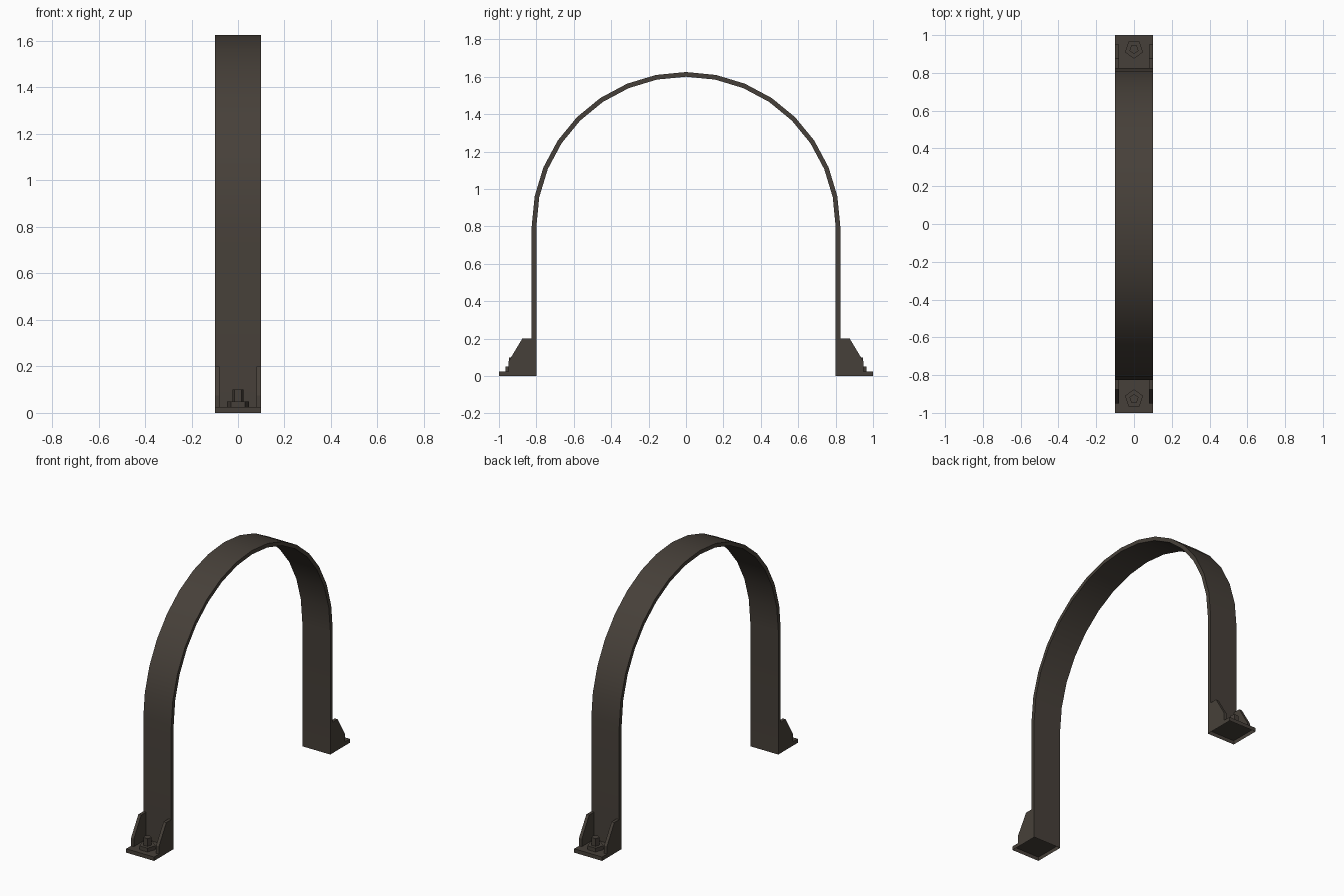
import bpy, bmesh, math
from mathutils import Matrix, Vector

cube = bpy.data.objects.get("Cube")
if cube:
    bpy.data.objects.remove(cube, do_unlink=True)

HALF = 0.1            # half the strap width
INNER, OUTER = 0.8, 0.825
SPRING = 0.8          # height where the arch starts
PLATE = 0.025         # foot plate height

COLOUR = (0.062, 0.051, 0.041, 1)
metal = bpy.data.materials.new("dark_metal")
metal.use_nodes = True
metal.diffuse_color = COLOUR
metal.node_tree.nodes["Principled BSDF"].inputs["Base Color"].default_value = COLOUR


def finish(name, bm):
    bmesh.ops.recalc_face_normals(bm, faces=bm.faces)
    mesh = bpy.data.meshes.new(name)
    bm.to_mesh(mesh)
    bm.free()
    mesh.materials.append(metal)
    obj = bpy.data.objects.new(name, mesh)
    bpy.context.collection.objects.link(obj)
    return obj


def extrude_x(bm, profile, x0, x1):
    """Extrude a closed (y, z) profile between two x positions."""
    face = bm.faces.new([bm.verts.new((x0, y, z)) for y, z in profile])
    out = bmesh.ops.extrude_face_region(bm, geom=[face], use_keep_orig=True)
    verts = [g for g in out["geom"] if isinstance(g, bmesh.types.BMVert)]
    bmesh.ops.translate(bm, verts=verts, vec=(x1 - x0, 0, 0))


# Strap: two straight legs joined by a half-round arch
def strap_line(radius):
    arc = [(radius * math.cos(math.pi * i / 16),
            SPRING + radius * math.sin(math.pi * i / 16)) for i in range(17)]
    return [(radius, PLATE)] + arc + [(-radius, PLATE)]


bm = bmesh.new()
rings = [[bm.verts.new((x, y, z)) for y, z in strap_line(r)]
         for r, x in ((INNER, -HALF), (OUTER, -HALF), (OUTER, HALF), (INNER, HALF))]
for k in range(4):
    a, b = rings[k], rings[(k + 1) % 4]
    for i in range(len(a) - 1):
        bm.faces.new((a[i], a[i + 1], b[i + 1], b[i]))
strap = finish("strap", bm)
bpy.ops.object.select_all(action='DESELECT')
strap.select_set(True)
bpy.context.view_layer.objects.active = strap
bpy.ops.object.shade_smooth_by_angle(angle=math.radians(30))

# Feet: the back one is the front one turned half round
for side, turn in (("front", 0), ("back", math.pi)):
    spin = Matrix.Rotation(turn, 4, 'Z')

    # Foot plate, open underneath
    bm = bmesh.new()
    bmesh.ops.create_cube(bm, size=1)
    for v in bm.verts:
        v.co = Vector((v.co.x * 2 * HALF, v.co.y * 0.2 - 0.9, (v.co.z + 0.5) * PLATE))
    under = [f for f in bm.faces if f.calc_center_median().z < 0.001]
    bmesh.ops.delete(bm, geom=under, context='FACES_ONLY')
    finish(side + "_foot_plate", bm).matrix_world = spin

    # Pair of gussets bracing the leg
    bm = bmesh.new()
    gusset = [(-OUTER, PLATE), (-0.95, PLATE), (-0.95, 0.075), (-0.875, 0.2), (-OUTER, 0.2)]
    for s in (-1, 1):
        extrude_x(bm, gusset, s * HALF, s * 0.08)
    finish(side + "_gussets", bm).matrix_world = spin

    # Five-sided nut and bolt
    for part, radius, top in (("nut", 0.05, 0.05), ("bolt", 0.025, 0.1)):
        bm = bmesh.new()
        bmesh.ops.create_cone(bm, cap_ends=True, segments=5, radius1=radius,
                              radius2=radius, depth=top - PLATE,
                              matrix=Matrix.Translation((0, -0.925, (top + PLATE) / 2)))
        finish(side + "_" + part, bm).matrix_world = spin
